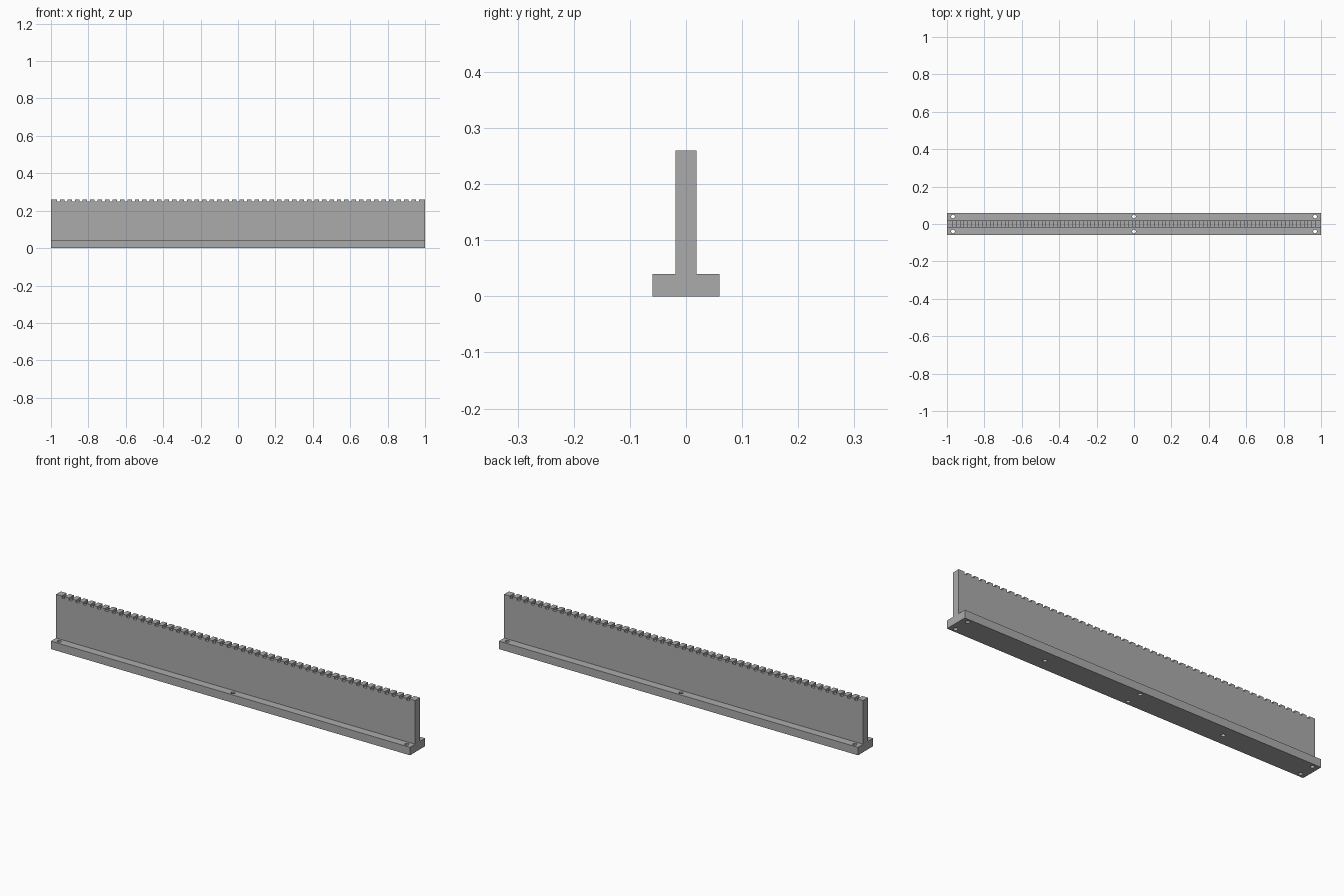
import bpy
import bmesh
import math
from mathutils import Matrix

cube = bpy.data.objects.get("Cube")
if cube:
    bpy.data.objects.remove(cube, do_unlink=True)

LENGTH, BASE_W, BASE_H = 2.0, 0.12, 0.04
WEB_W, TOP = 0.038, 0.26
PITCH, SLOT_W, SLOT_D = 0.04, 0.016, 0.011

grey = bpy.data.materials.new("plain grey")
grey.use_nodes = True
colour = (0.41, 0.41, 0.41, 1)
grey.diffuse_color = colour
grey.node_tree.nodes["Principled BSDF"].inputs["Base Color"].default_value = colour


def make_object(name, bm):
    bmesh.ops.recalc_face_normals(bm, faces=bm.faces)
    mesh = bpy.data.meshes.new(name)
    bm.to_mesh(mesh)
    bm.free()
    mesh.materials.append(grey)
    obj = bpy.data.objects.new(name, mesh)
    bpy.context.collection.objects.link(obj)
    return obj


def extrude_profile(name, points, axis, depth):
    """Extrude a flat outline along one axis, centred on the origin."""
    bm = bmesh.new()
    verts = []
    for a, z in points:
        pos = (-depth / 2, a, z) if axis == "x" else (a, -depth / 2, z)
        verts.append(bm.verts.new(pos))
    face = bm.faces.new(verts)
    new = bmesh.ops.extrude_face_region(bm, geom=[face])["geom"]
    move = (depth, 0, 0) if axis == "x" else (0, depth, 0)
    bmesh.ops.translate(bm, vec=move,
                        verts=[v for v in new if isinstance(v, bmesh.types.BMVert)])
    return make_object(name, bm)


# Inverted T rail
half = [(BASE_W / 2, 0), (BASE_W / 2, BASE_H), (WEB_W / 2, BASE_H), (WEB_W / 2, TOP)]
rail = extrude_profile("toothed_rail", half + [(-y, z) for y, z in reversed(half)],
                       "x", LENGTH)

# Comb cutter that leaves square teeth along the top edge
comb = [(-LENGTH / 2 + PITCH / 2, TOP + 0.02)]
count = round(LENGTH / PITCH) - 1
for i in range(count):
    x = -LENGTH / 2 + PITCH * (i + 1)
    left, right = x - SLOT_W / 2, x + SLOT_W / 2
    comb += [(left, TOP + 0.005), (left, TOP - SLOT_D),
             (right, TOP - SLOT_D), (right, TOP + 0.005)]
comb.append((LENGTH / 2 - PITCH / 2, TOP + 0.02))
slot_cutter = extrude_profile("slot_cutter", comb, "y", 0.1)

# Screw holes through the flanges and blind holes under the web
bm = bmesh.new()
holes = [(x, y, 0.1) for x in (-0.968, 0, 0.968) for y in (-0.04, 0.04)]
holes += [(x, 0, 0.08) for x in (-0.5, 0.5)]
for x, y, depth in holes:
    bmesh.ops.create_cone(bm, cap_ends=True, segments=24, radius1=0.01,
                          radius2=0.01, depth=depth,
                          matrix=Matrix.Translation((x, y, 0.02 if y else 0)))
hole_cutter = make_object("hole_cutter", bm)

for cutter in (slot_cutter, hole_cutter):
    cutter.hide_render = True
    cutter.hide_viewport = True
    cut = rail.modifiers.new(cutter.name, "BOOLEAN")
    cut.object = cutter
    cut.operation = "DIFFERENCE"
    cut.solver = "EXACT"

# Smooth hole walls, sharp edges elsewhere
bpy.context.view_layer.objects.active = rail
rail.select_set(True)
for mod in list(rail.modifiers):
    bpy.ops.object.modifier_apply(modifier=mod.name)
bpy.ops.object.shade_smooth_by_angle(angle=math.radians(30))
for cutter in (slot_cutter, hole_cutter):
    bpy.data.objects.remove(cutter, do_unlink=True)
